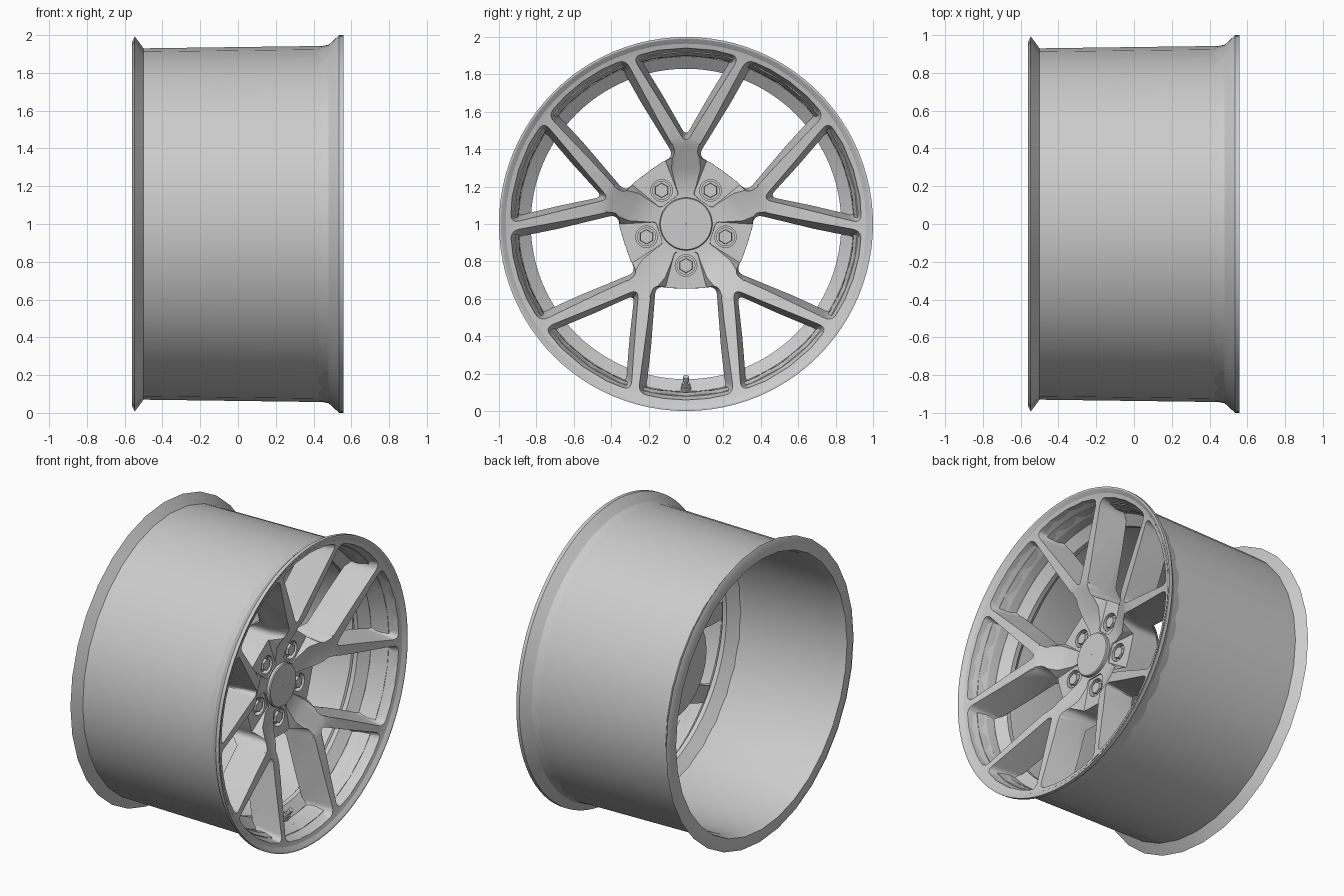
import bpy, bmesh
from math import sin, cos, radians
from mathutils import Vector, Matrix

if "Cube" in bpy.data.objects:
    bpy.data.objects.remove(bpy.data.objects["Cube"])


def finish(bm, name, angle=30):
    bmesh.ops.recalc_face_normals(bm, faces=bm.faces)
    me = bpy.data.meshes.new(name)
    bm.to_mesh(me)
    bm.free()
    ob = bpy.data.objects.new(name, me)
    bpy.context.collection.objects.link(ob)
    smooth(ob, angle)
    return ob


def smooth(ob, angle=30):
    bpy.ops.object.select_all(action='DESELECT')
    ob.select_set(True)
    bpy.context.view_layer.objects.active = ob
    bpy.ops.object.shade_smooth_by_angle(angle=radians(angle))


def loft(bm, rings, closed=False):
    """Skin a list of vertex rings; cap the ends unless the loft closes."""
    rings = [[bm.verts.new(p) for p in ring] for ring in rings]
    n = len(rings[0])
    pairs = list(zip(rings, rings[1:])) + ([(rings[-1], rings[0])] if closed else [])
    for a, b in pairs:
        for i in range(n):
            j = (i + 1) % n
            bm.faces.new((a[i], a[j], b[j], b[i]))
    if not closed:
        bm.faces.new(rings[0][::-1])
        bm.faces.new(rings[-1])


def place(x, u, r, deg):
    """u across, r outward along the wheel angle deg (seen from +x)."""
    a = radians(deg)
    return Vector((x, r * cos(a) - u * sin(a), 1 + r * sin(a) + u * cos(a)))


def revolve(name, profile, n, angle=30):
    bm = bmesh.new()
    loft(bm, [[place(x, 0, r, 360 * i / n + 90) for i in range(n)] for x, r in profile], True)
    return finish(bm, name, angle)


def outline(half):
    """Mirror half an outline of (u, r, rounding) and round its corners."""
    pts = list(half) + [(-u, r, d) for u, r, d in reversed(half) if u > 0]
    out = []
    for i, (u, r, d) in enumerate(pts):
        p = Vector((u, r))
        if d == 0:
            out.append(p)
            continue
        a, b = Vector(pts[i - 1][:2]), Vector(pts[(i + 1) % len(pts)][:2])
        a, b = p + (a - p).normalized() * d, p + (b - p).normalized() * d
        for k in range(6):
            t = k / 5
            out.append(a * (1 - t) ** 2 + p * 2 * t * (1 - t) + b * t * t)
    return out


def prism(name, levels, deg):
    """Drafted prism from (x, half outline) levels."""
    bm = bmesh.new()
    loft(bm, [[place(x, p.x, p.y, deg) for p in outline(h)] for x, h in levels])
    bmesh.ops.triangulate(bm, faces=bm.faces)
    return finish(bm, name)


def volume(me):
    bm = bmesh.new()
    bm.from_mesh(me)
    v = bm.calc_volume()
    bm.free()
    return v


def cut(target, cutter):
    """Subtract one cutter, taking the first solver that gives a sane result."""
    before = volume(target.data)
    m = target.modifiers.new("cut", 'BOOLEAN')
    m.object, m.operation = cutter, 'DIFFERENCE'
    for solver in ('MANIFOLD', 'EXACT', 'FLOAT'):
        m.solver = solver
        bpy.context.view_layer.update()
        ev = target.evaluated_get(bpy.context.evaluated_depsgraph_get())
        if .75 * before < volume(ev.data) < .99999 * before:
            bpy.context.view_layer.objects.active = target
            bpy.ops.object.modifier_apply(modifier=m.name)
            break
    else:
        target.modifiers.remove(m)
    bpy.data.objects.remove(cutter)


def cylinder(bm, centre, axis, radius, depth, n=24, radius2=None):
    rot = Vector(axis).to_track_quat('Z', 'Y').to_matrix().to_4x4()
    bmesh.ops.create_cone(bm, cap_ends=True, segments=n, radius1=radius,
                          radius2=radius if radius2 is None else radius2, depth=depth,
                          matrix=Matrix.Translation(centre) @ rot)


# Barrel with rear flange
revolve("barrel", [(-.56, .965), (-.547, .993), (-.5, .93), (.47, .943), (.475, .92),
                   (.4, .90), (-.5, .89), (-.56, .905)], 32)

# Stepped ledge inside the barrel
revolve("inner_ledge", [(.36, .915), (.36, .895), (.31, .83), (.28, .83), (.22, .90)], 96)

# Front lip
revolve("front_lip", [(.468, .938), (.53, .995), (.535, 1), (.558, 1), (.558, .99),
                      (.54, .962), (.52, .94), (.42, .90), (.45, .92)], 96, 20)

# Dished wheel face
face = revolve("spoke_face", [(.08, .12), (.08, .33), (.12, .36), (.24, .46), (.33, .86), (.36, .925),
                              (.5, .953), (.542, .964), (.532, .93), (.44, .46), (.425, .42),
                              (.345, .3), (.312, .2), (.312, .12)], 96)

# Windows: inside each Y, and between neighbouring Ys
v_front = [(0, .40, .06), (.288, .895, .05), (.15, .93, 0), (0, .942, 0)]
v_back = [(0, .47, .04), (.225, .865, .04), (.12, .887, 0), (0, .895, 0)]
w_front = [(0, .338, 0), (.10, .335, 0), (.2, .31, .06), (.257, .906, .05), (.12, .934, 0), (0, .942, 0)]
w_back = [(0, .345, 0), (.09, .343, 0), (.162, .33, .05), (.203, .871, .04), (.1, .889, 0), (0, .895, 0)]
# Lowered pads around the bolts
pad_low = [(.06, .15, .02), (.12, .38, .01)]
pad_high = [(.10, .13, .02), (.2, .40, .01)]
for k in range(5):
    for front, back, start in ((v_front, v_back, 90), (w_front, w_back, 54)):
        levels = [(0, back), (.29, back), (.54, front), (.7, front)]
        cut(face, prism("window_cutter", levels, start + 72 * k))
    cut(face, prism("pad_cutter", [(.305, pad_low), (.43, pad_high)], 54 + 72 * k))
    bm = bmesh.new()
    cylinder(bm, place(.36, 0, .222, 54 + 72 * k), (1, 0, 0), .058, .2)
    cut(face, finish(bm, "pocket_cutter"))
smooth(face)

# Hex bolts with round collars
for k in range(5):
    bm = bmesh.new()
    cylinder(bm, place(.265, 0, .222, 54 + 72 * k), (1, 0, 0), .05, .03)
    cylinder(bm, place(.28, 0, .222, 54 + 72 * k), (1, 0, 0), .042, .05, 6, .038)
    finish(bm, f"wheel_bolt_{k + 1}")

# Centre cap
revolve("centre_cap", [(.26, .002), (.26, .141), (.33, .141), (.336, .136), (.336, .002)], 64)

# Tyre valve on the ledge
d = Vector((.6, 0, .8)).normalized()
base = Vector((.35, 0, .125))
bm = bmesh.new()
for off, r, h in ((0, .028, .03), (.02, .02, .025), (.04, .012, .04), (.06, .016, .025)):
    cylinder(bm, base + d * off, d, r, h, 16)
finish(bm, "tyre_valve")
